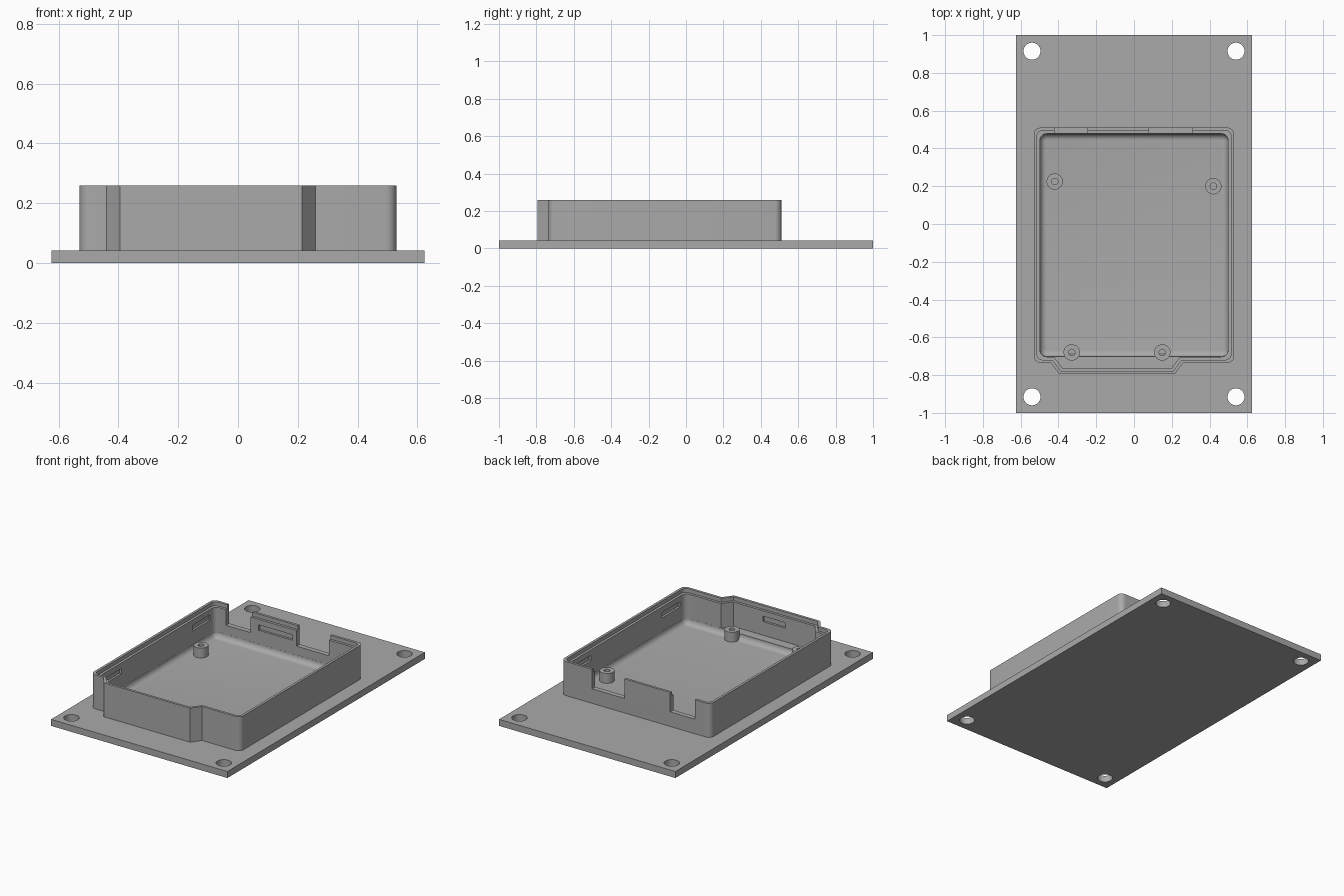
import bpy
import bmesh
from math import sin, cos, pi, radians

cube = bpy.data.objects.get("Cube")
if cube:
    bpy.data.objects.remove(cube, do_unlink=True)

grey = bpy.data.materials.new("plain_grey")
grey.use_nodes = True
grey.diffuse_color = (0.4, 0.4, 0.4, 1)
grey.node_tree.nodes["Principled BSDF"].inputs["Base Color"].default_value = (0.4, 0.4, 0.4, 1)

TOP, FLOOR, SHELF, LIP = 0.26, 0.042, 0.078, 0.235
WALL, FILLET = 0.032, 0.033
OVER = 0.3


def loft(name, rings):
    """Skin a stack of (outline, z) rings and cap both ends."""
    bm = bmesh.new()
    loops = [[bm.verts.new((x, y, z)) for x, y in pts] for pts, z in rings]
    n = len(loops[0])
    for a, b in zip(loops, loops[1:]):
        for i in range(n):
            j = (i + 1) % n
            bm.faces.new((a[i], a[j], b[j], b[i]))
    bm.faces.new(loops[0][::-1])
    bm.faces.new(loops[-1])
    bmesh.ops.recalc_face_normals(bm, faces=bm.faces)
    mesh = bpy.data.meshes.new(name)
    bm.to_mesh(mesh)
    bm.free()
    mesh.materials.append(grey)
    obj = bpy.data.objects.new(name, mesh)
    bpy.context.collection.objects.link(obj)
    return obj


def box(name, x0, x1, y0, y1, z0, z1):
    pts = [(x0, y0), (x1, y0), (x1, y1), (x0, y1)]
    return loft(name, [(pts, z0), (pts, z1)])


def circle(x, y, r, n=32):
    return [(x + r * cos(2 * pi * i / n), y + r * sin(2 * pi * i / n)) for i in range(n)]


def outline(d, r, bump=True):
    """Housing outline moved inwards by d, corners of radius r."""
    hx, front, back = 0.53 - d, -0.735 + d, 0.51 - d

    def corner(cx, cy, start):
        return [(cx + r * cos(start + pi / 2 * i / 8), cy + r * sin(start + pi / 2 * i / 8))
                for i in range(9)]

    pts = corner(-hx + r, front + r, pi)
    if bump:
        s = 0.5 * d
        pts += [(-0.44 + s, front), (-0.395 + s, front - 0.06),
                (0.215 - s, front - 0.06), (0.26 - s, front)]
    pts += corner(hx - r, front + r, 1.5 * pi)
    pts += corner(hx - r, back - r, 0)
    pts += corner(-hx + r, back - r, pi / 2)
    return pts


def combine(target, tools):
    """Apply (operation, tool) booleans in order, then drop the tools."""
    for op, tool in tools:
        mod = target.modifiers.new("cut", "BOOLEAN")
        mod.operation, mod.object, mod.solver = op, tool, "EXACT"
        tool.hide_render = True
    bpy.context.view_layer.update()
    graph = bpy.context.evaluated_depsgraph_get()
    mesh = bpy.data.meshes.new_from_object(target.evaluated_get(graph))
    target.modifiers.clear()
    target.data = mesh
    for _, tool in tools:
        bpy.data.objects.remove(tool, do_unlink=True)


# Mounting plate with the walled housing fused on top
body = box("plate_and_housing", -0.625, 0.625, -1, 1, 0, FLOOR)
shell = outline(0, 0.035)
tools = [("UNION", loft("housing", [(shell, 0.02), (shell, TOP)]))]


def cut(obj):
    tools.append(("DIFFERENCE", obj))


# Cavity above the front shelf, and the stepped lip around the rim
for name, inset, radius, low in (("cavity", WALL, 0.036, SHELF), ("lip", 0.016, 0.03, LIP)):
    pts = outline(inset, radius)
    cut(loft(name, [(pts, low), (pts, OVER)]))

# Tub floor with a rounded bottom edge
rings = []
for i in range(7):
    a = pi / 2 * i / 6
    inset = FILLET * (1 - sin(a))
    rings.append((outline(WALL + 0.0005 + inset, 0.036 - inset, False), FLOOR + FILLET * (1 - cos(a))))
rings.append((rings[-1][0], 0.2))
cut(loft("tub", rings))

# Connector notches in the back wall
for x0, x1 in ((-0.42, -0.245), (0.08, 0.31)):
    cut(box("notch", x0, x1, 0.44, 0.55, 0.135, OVER))

# Shallow snap slots on the inner faces
for side in (-1, 1):
    for y0, y1 in ((0.25, 0.43), (-0.65, -0.47)):
        xs = sorted((side * 0.48, side * 0.512))
        cut(box("side_slot", *xs, y0, y1, 0.165, 0.2))
cut(box("back_slot", -0.19, 0.05, 0.46, 0.492, 0.165, 0.2))
cut(box("front_slot", -0.17, -0.01, -0.777, -0.74, 0.165, 0.2))

# Screw holes in the plate corners
for x in (-0.54, 0.54):
    for y in (-0.915, 0.915):
        pts = circle(x, y, 0.045)
        cut(loft("screw_hole", [(pts, -0.1), (pts, 0.1)]))

combine(body, tools)
parts = [body]

# Standoffs with blind pilot holes
for i, (x, y) in enumerate(((-0.42, 0.225), (0.42, 0.2), (-0.33, -0.68), (0.15, -0.68))):
    outer, bore = circle(x, y, 0.043), circle(x, y, 0.017)
    parts.append(loft(f"standoff_{i + 1}", [(outer, 0.035), (outer, 0.105), (bore, 0.105), (bore, 0.048)]))

# Smooth the rounded faces, keep the edges crisp
bpy.ops.object.select_all(action="DESELECT")
for obj in parts:
    obj.select_set(True)
bpy.context.view_layer.objects.active = body
bpy.ops.object.shade_smooth_by_angle(angle=radians(30))
